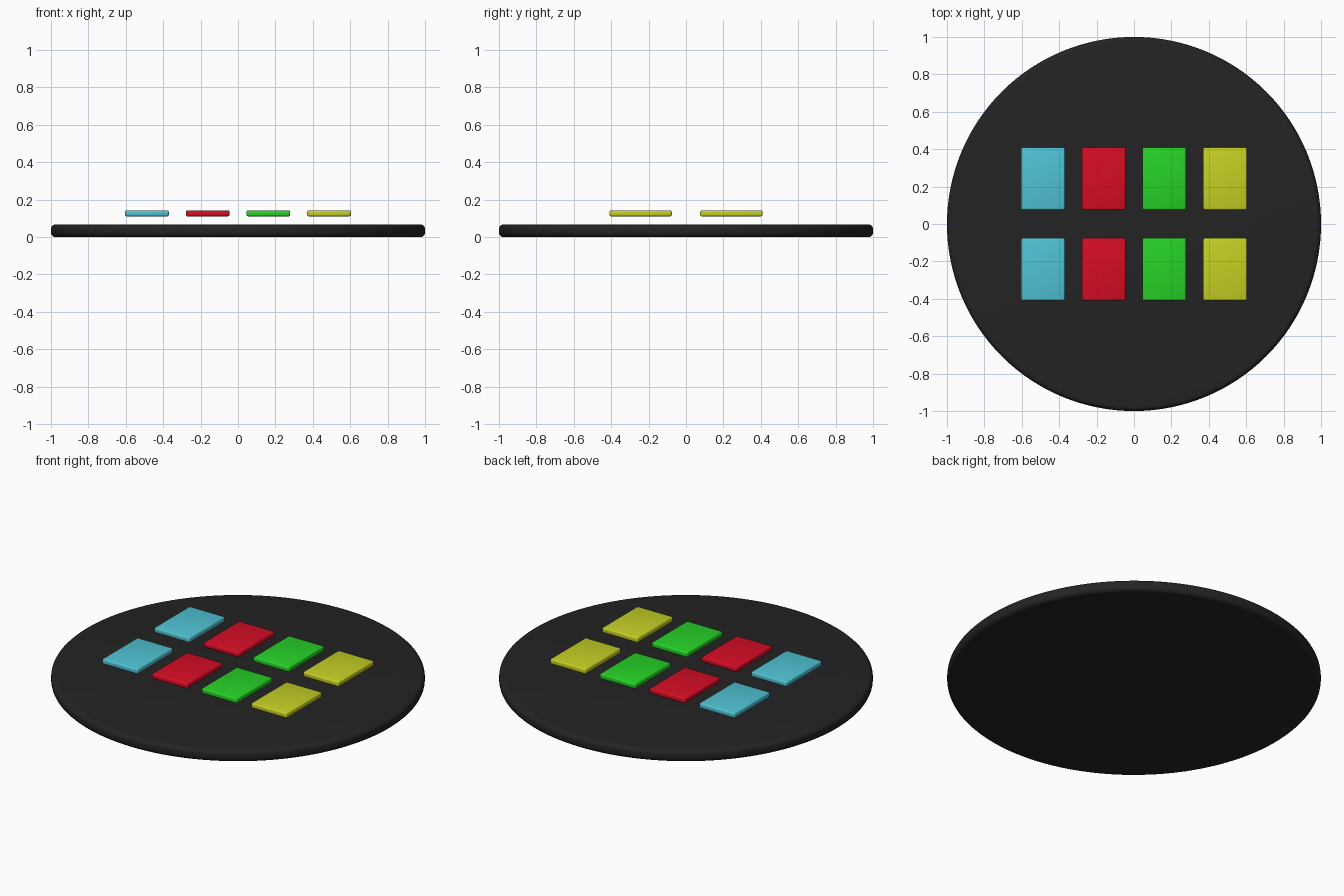
import bpy, math

if "Cube" in bpy.data.objects:
    bpy.data.objects.remove(bpy.data.objects["Cube"])

def material(name, rgb):
    m = bpy.data.materials.new(name)
    m.diffuse_color = (*rgb, 1)
    m.use_nodes = True
    m.node_tree.nodes["Principled BSDF"].inputs["Base Color"].default_value = m.diffuse_color
    return m

def finish(ob, name, mat, width, segments):
    ob.name = name
    ob.data.materials.append(mat)
    bpy.ops.object.transform_apply(location=False, rotation=False, scale=True)
    b = ob.modifiers.new("rounded_edge", 'BEVEL')
    b.width, b.segments = width, segments
    b.limit_method, b.angle_limit = 'ANGLE', math.radians(40)
    bpy.ops.object.modifier_apply(modifier=b.name)
    bpy.ops.object.shade_smooth_by_angle(angle=math.radians(35))

# Round base plate
black = material("black", (0.017, 0.017, 0.017))
bpy.ops.mesh.primitive_cylinder_add(vertices=128, radius=1, depth=0.068, location=(0, 0, 0.034))
finish(bpy.context.object, "base_disc", black, 0.026, 5)

# Two rows of four coloured pads hovering above the plate
colours = [("cyan", (0.08, 0.55, 0.66)), ("red", (0.67, 0.004, 0.018)),
           ("green", (0.02, 0.65, 0.02)), ("yellow", (0.56, 0.63, 0.018))]
for i, (cname, rgb) in enumerate(colours):
    mat = material(cname, rgb)
    x = (i - 1.5) * 0.3245
    for row, y in (("front", -0.2425), ("back", 0.2425)):
        bpy.ops.mesh.primitive_cube_add(size=1, location=(x, y, 0.127))
        ob = bpy.context.object
        ob.scale = (0.234, 0.334, 0.032)
        finish(ob, f"{row}_{cname}_pad", mat, 0.009, 3)
